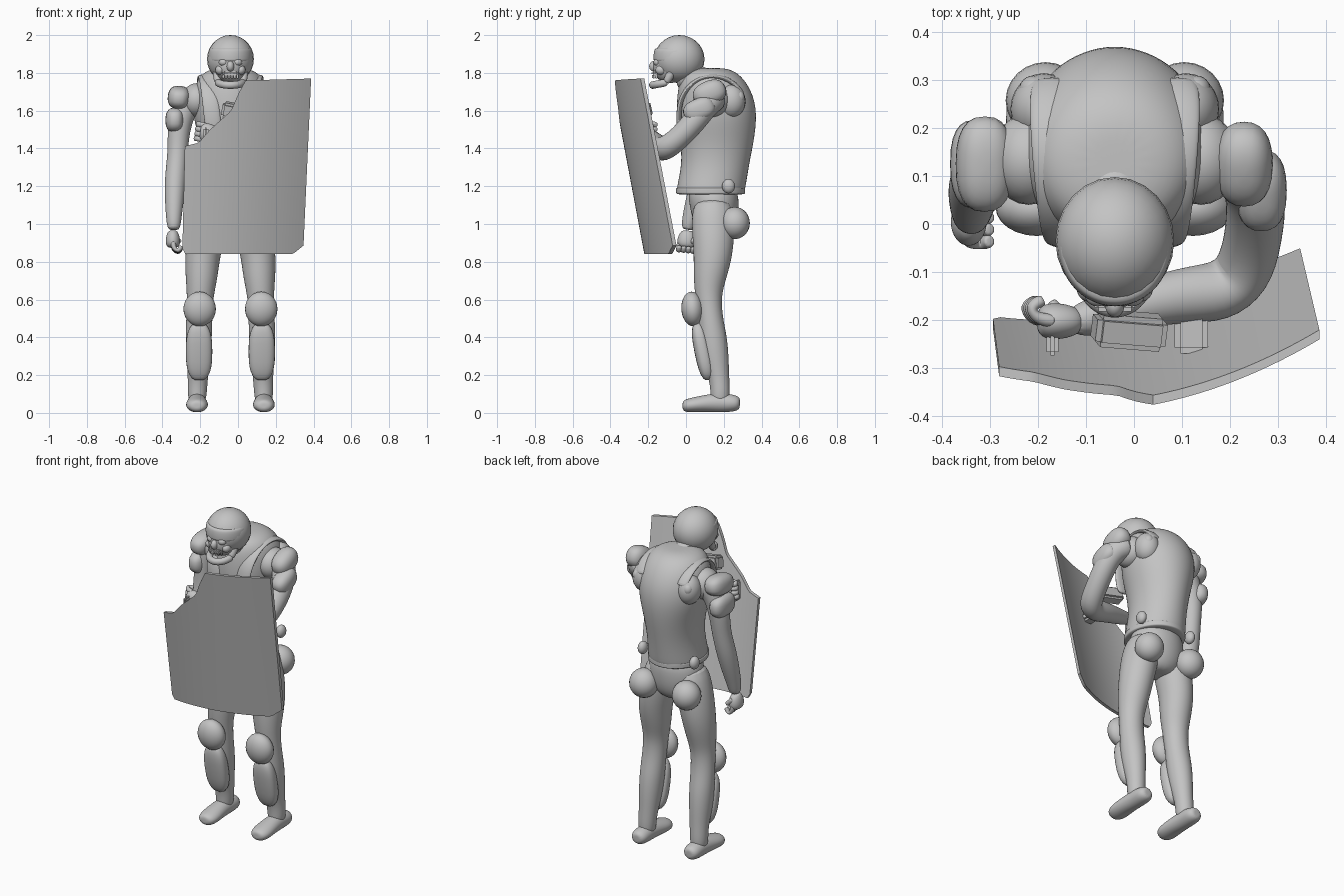
import bpy, bmesh, math
from mathutils import Vector

if "Cube" in bpy.data.objects:
    bpy.data.objects.remove(bpy.data.objects["Cube"])

grey = bpy.data.materials.new("plain_grey")
grey.use_nodes = True
grey.diffuse_color = (0.55, 0.55, 0.55, 1)
grey.node_tree.nodes["Principled BSDF"].inputs["Base Color"].default_value = (0.55, 0.55, 0.55, 1)

CX = -0.04                     # body centre line
SIDES = (("right", -1), ("left", 1))


def finish(name, bm, subdiv=0, angle=40):
    bmesh.ops.recalc_face_normals(bm, faces=bm.faces)
    mesh = bpy.data.meshes.new(name)
    bm.to_mesh(mesh)
    bm.free()
    mesh.materials.append(grey)
    ob = bpy.data.objects.new(name, mesh)
    bpy.context.collection.objects.link(ob)
    if subdiv:
        mod = ob.modifiers.new("smooth", "SUBSURF")
        mod.levels = mod.render_levels = subdiv
    bpy.ops.object.select_all(action="DESELECT")
    ob.select_set(True)
    bpy.context.view_layer.objects.active = ob
    bpy.ops.object.shade_smooth_by_angle(angle=math.radians(angle))
    return ob


def ball(name, centre, size, tilt=(0, 0, 0), boxy=1.0):
    """Ellipsoid; boxy below 1 swells it towards a rounded block."""
    bm = bmesh.new()
    bmesh.ops.create_uvsphere(bm, u_segments=24, v_segments=14, radius=1)
    for v in bm.verts:
        v.co = Vector([math.copysign(abs(c) ** boxy, c) for c in v.co])
    ob = finish(name, bm, angle=60)
    ob.location, ob.scale, ob.rotation_euler = centre, size, tilt


def block(name, centre, size, tilt=(0, 0, 0), bevel=0.012):
    bm = bmesh.new()
    bmesh.ops.create_cube(bm, size=1)
    bmesh.ops.scale(bm, vec=size, verts=bm.verts)
    bmesh.ops.bevel(bm, geom=bm.edges[:], offset=bevel, segments=2, affect="EDGES")
    ob = finish(name, bm)
    ob.location, ob.rotation_euler = centre, tilt


def limb(name, points, ref=(1, 0, 0), level=False, sides=14):
    """Skin elliptical rings along a path; each point is x, y, z, width, depth."""
    bm = bmesh.new()
    pos = [Vector(p[:3]) for p in points]
    rings = []
    for i, p in enumerate(points):
        t = pos[min(i + 1, len(pos) - 1)] - pos[max(i - 1, 0)]
        t = Vector((0, 0, 1)) if level else t.normalized()
        a = Vector(ref)
        a = (a - t * a.dot(t)).normalized()
        b = t.cross(a)
        ring = []
        for k in range(sides):
            w = math.tau * k / sides
            ring.append(bm.verts.new(pos[i] + a * (p[3] * math.cos(w)) + b * (p[-1] * math.sin(w))))
        rings.append(ring)
    for r, q in zip(rings, rings[1:]):
        for k in range(sides):
            n = (k + 1) % sides
            bm.faces.new((r[k], r[n], q[n], q[k]))
    for r, centre in ((rings[0], pos[0]), (rings[-1], pos[-1])):
        tip = bm.verts.new(centre)
        for k in range(sides):
            bm.faces.new((r[k], r[(k + 1) % sides], tip))
    finish(name, bm, subdiv=2, angle=60)


def lerp_table(table, x):
    for (x0, z0), (x1, z1) in zip(table, table[1:]):
        if x <= x1:
            return z0 + (z1 - z0) * max(0, x - x0) / (x1 - x0)
    return table[-1][1]


# Torso: armoured vest and pelvis, as z, y, half width, half depth
vest = ((1.16, .13, .162, .18), (1.18, .13, .165, .186), (1.32, .158, .148, .18),
        (1.45, .165, .168, .2), (1.56, .162, .2, .216), (1.66, .158, .205, .21),
        (1.75, .142, .187, .183), (1.805, .13, .145, .14), (1.825, .13, .08, .08))
limb("vest", [(CX, y, z, w, d) for z, y, w, d in vest], level=True, sides=18)
hips = ((.93, .15, .09, .08), (.99, .157, .15, .115), (1.09, .15, .172, .135), (1.2, .14, .155, .14))
limb("pelvis", [(CX, y, z, w, d) for z, y, w, d in hips], level=True)
limb("vest_hem", [(CX, .13, z, .166, .186) for z in (1.155, 1.165, 1.185, 1.195)], level=True, sides=18)
limb("neck", [(CX, .12, 1.72, .09), (CX, .05, 1.765, .085), (CX, -.03, 1.8, .08)])

# Parts that repeat on both sides of the body
for side, s in SIDES:
    def X(x):
        return CX + s * x
    limb(side + "_leg", [(X(x), y, z, w, d) for x, y, z, w, d in (
        (.09, .14, 1.12, .09, .11), (.12, .144, .98, .104, .118), (.148, .145, .84, .096, .106),
        (.153, .126, .72, .088, .09), (.16, .117, .62, .071, .071), (.165, .13, .5, .071, .066),
        (.168, .143, .4, .072, .076), (.17, .155, .29, .066, .074), (.172, .175, .19, .054, .055),
        (.176, .182, .11, .053, .053), (.176, .18, .05, .045, .05))])
    ball(side + "_buttock", (X(.145), .258, 1.005), (.083, .08, .085))
    ball(side + "_knee_pad", (X(.163), .035, .55), (.086, .06, .092), (.08, 0, 0))
    ball(side + "_shin_pad", (X(.166), .088, .325), (.07, .043, .155), (.2, 0, 0), boxy=.75)
    limb(side + "_foot", [(X(.177), y, z, w, d) for y, z, w, d in (
        (.285, .05, .03, .03), (.26, .051, .054, .046), (.18, .055, .05, .054),
        (.1, .05, .057, .046), (.03, .041, .062, .04), (-.01, .036, .046, .033), (-.018, .036, .02, .015))])
    ball(side + "_hip_knob", (X(.175), .225, 1.2), (.026, .034, .038))
    ball(side + "_shoulder_blade", (X(.148), .24, 1.65), (.07, .075, .088))
    ball(side + "_shoulder_muscle", (X(.18), .135, 1.655), (.08, .095, .09))
    limb(side + "_shoulder_strap", [(X(x), y, z, .045, .014) for x, y, z in (
        (.13, .3, 1.69), (.135, .25, 1.755), (.13, .15, 1.79), (.12, .05, 1.765),
        (.11, -.02, 1.69), (.1, -.04, 1.6), (.09, -.035, 1.5))])
    ball(side + "_strap_button", (X(.17), .28, 1.67), (.03, .03, .035))

# Head: helmet, visor rim and open-mouthed face
ball("helmet", (CX, -.035, 1.873), (.124, .133, .127))
limb("helmet_visor", [(CX, -.046, z, w, w + .008) for z, w in ((1.855, .11), (1.862, .122), (1.925, .118), (1.932, .105))],
     level=True, sides=20)
ball("face", (CX, -.09, 1.835), (.085, .085, .09))
ball("nose", (CX, -.17, 1.835), (.02, .025, .028))
block("upper_lip", (CX, -.16, 1.797), (.085, .045, .024), bevel=.008)
jaw_angles = [math.pi + math.pi * k / 8 for k in range(9)]
limb("lower_jaw", [(CX + .066 * math.cos(a), -.1 + .078 * math.sin(a), 1.75 + .015 * math.sin(a), .022)
                   for a in jaw_angles], ref=(0, 0, 1), sides=8)
for side, s in SIDES:
    ball(side + "_eye_socket", (CX + s * .036, -.148, 1.856), (.026, .024, .021))
    ball(side + "_cheek", (CX + s * .055, -.132, 1.815), (.025, .03, .026))
    limb(side + "_jaw_hinge", [(CX + s * .07, -.07, 1.82, .026), (CX + s * .07, -.085, 1.785, .025),
                               (CX + s * .066, -.105, 1.75, .022)], sides=8)
    for k in range(3):
        block(f"{side}_tooth_{k}", (CX + s * (.008 + .015 * k), -.173 + .008 * k, 1.782), (.011, .012, .022), bevel=.003)

# Hanging right arm and bent left arm
limb("right_arm", [(-.22, .15, 1.68, .075), (-.28, .135, 1.63, .07), (-.316, .125, 1.5, .062),
                   (-.318, .115, 1.38, .054), (-.332, .085, 1.25, .058), (-.337, .05, 1.13, .052),
                   (-.34, .02, 1.03, .042), (-.34, .008, .97, .034)])
limb("left_arm", [(.17, .16, 1.67, .075), (.235, .12, 1.65, .073), (.258, .06, 1.56, .066),
                  (.25, -.03, 1.46, .062), (.23, -.105, 1.4, .066), (.18, -.145, 1.395, .068),
                  (.08, -.15, 1.42, .057), (-.05, -.185, 1.455, .045), (-.13, -.205, 1.48, .035)], ref=(0, 0, 1))
ball("right_upper_pad", (-.312, .125, 1.67), (.06, .1, .06), (.1, .1, 0), boxy=.8)
ball("right_lower_pad", (-.334, .125, 1.55), (.05, .092, .066), boxy=.8)
ball("left_upper_pad", (.23, .125, 1.692), (.06, .09, .066), (.4, 0, 0), boxy=.85)
ball("left_lower_pad", (.266, .07, 1.605), (.053, .086, .06), (.4, 0, 0), boxy=.8)
block("forearm_plate", (-.01, -.222, 1.595), (.15, .07, .08), (.2, .2, -.08))


def hand(name, wrist, reach, spread, curl):
    """Palm with four curled fingers and a thumb."""
    wrist, reach, spread, curl = map(Vector, (wrist, reach, spread, curl))
    mid = wrist + reach * .06
    limb(name + "_palm", [(*(wrist + reach * d), w, w * .75) for d, w in
                          ((0, .032), (.03, .05), (.07, .054), (.09, .036))], ref=spread)
    for k in range(4):
        root = mid + spread * (.025 * (k - 1.5))
        path = (root, root + reach * .04 + curl * .005, root + reach * .055 + curl * .03,
                root + reach * .025 + curl * .045)
        limb(f"{name}_finger_{k}", [(*p, .016) for p in path], ref=spread, sides=8)
    thumb = wrist + reach * .02 + spread * -.035
    limb(name + "_thumb", [(*p, .016) for p in (thumb, thumb + reach * .025 + curl * .02,
                                               thumb + reach * .04 + curl * .04)], ref=spread, sides=8)


hand("right_hand", (-.345, .01, .965), (0, -.1, -1), (0, -1, .1), (1, 0, 0))
hand("left_hand", (-.11, -.203, 1.475), (-1, 0, .15), (.15, 0, 1), (0, 1, 0))

# Curved, forward-leaning shield with a stepped notch at the top corner
notch = ((-.28, 1.41), (-.2, 1.43), (-.14, 1.5), (-.03, 1.6), (.0, 1.68), (.04, 1.76), (.385, 1.77))
foot_edge = ((-.295, .87), (-.28, .84), (.29, .84), (.35, .89))
bm = bmesh.new()
COLS, ROWS = 40, 6
layers = []
for depth in (-.01, .01):
    grid = []
    for i in range(COLS + 1):
        t = i / COLS
        x_low, x_high = -.295 + .64 * t, -.273 + .66 * t
        z_low, z_high = lerp_table(foot_edge, x_low), lerp_table(notch, x_high)
        column = []
        for j in range(ROWS + 1):
            z = z_low + (z_high - z_low) * j / ROWS
            x = x_low + (x_high - x_low) * (z - .845) / .925
            y = -.386 + .58 * (x + .13) ** 2 + (.198 + .06 * x) * (1.77 - z)
            column.append(bm.verts.new((x, y + depth, z)))
        grid.append(column)
    for c, d in zip(grid, grid[1:]):
        for j in range(ROWS):
            bm.faces.new((c[j], d[j], d[j + 1], c[j + 1]))
    layers.append(grid[0] + [c[-1] for c in grid[1:]] + grid[-1][-2::-1] + [c[0] for c in grid[-2:0:-1]])
front, back = layers
for k in range(len(front)):
    bm.faces.new((front[k - 1], front[k], back[k], back[k - 1]))
finish("shield", bm, angle=30)

# Grip and bracket joining the left arm to the shield
block("shield_grip", (-.17, -.25, 1.45), (.025, .05, .12), bevel=.008)
block("shield_arm_bracket", (.12, -.22, 1.41), (.07, .1, .05))
